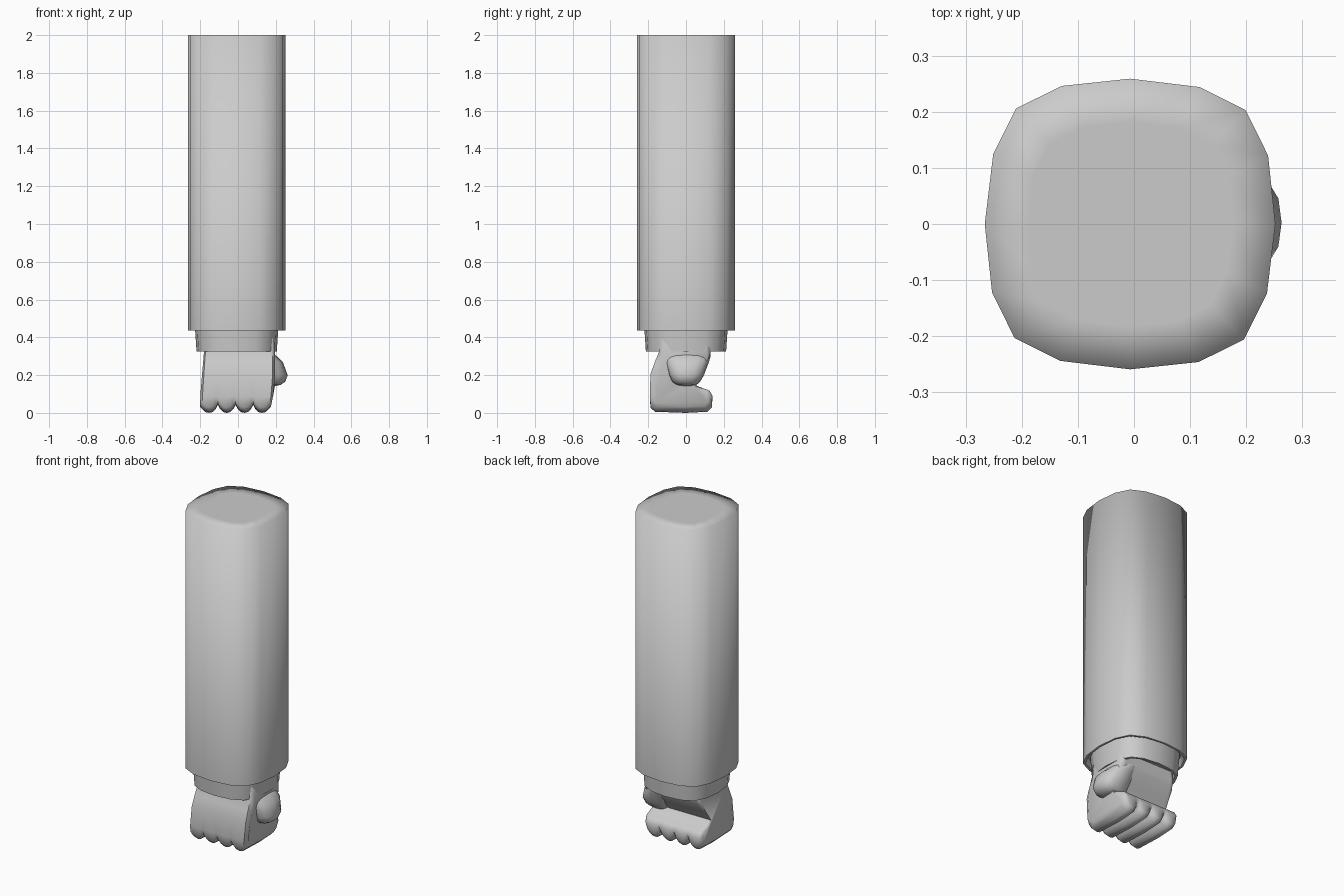
import bpy, bmesh, math

if "Cube" in bpy.data.objects:
    bpy.data.objects.remove(bpy.data.objects["Cube"])

def loft(name, rings, sharp=42, soft_above=9):
    """Skin a stack of equal-sized closed rings, capped at both ends."""
    bm = bmesh.new()
    vr = [[bm.verts.new(p) for p in r] for r in rings]
    n = len(vr[0])
    for a, b in zip(vr, vr[1:]):
        for i in range(n):
            j = (i + 1) % n
            bm.faces.new((a[i], a[j], b[j], b[i]))
    bm.faces.new(vr[0][::-1])
    bm.faces.new(vr[-1])
    bmesh.ops.recalc_face_normals(bm, faces=bm.faces)
    for f in bm.faces:
        f.smooth = True
    for e in bm.edges:
        low = min(v.co.z for v in e.verts) < soft_above
        e.smooth = not (low and e.calc_face_angle(0) > math.radians(sharp))
    me = bpy.data.meshes.new(name)
    bm.to_mesh(me)
    bm.free()
    ob = bpy.data.objects.new(name, me)
    bpy.context.collection.objects.link(ob)
    return ob

# Rounded-square section with 16 sides, from one quadrant turned four times
quad = [(0.259, 0), (0.246, 0.122), (0.206, 0.203), (0.124, 0.244)]
section = []
for k in range(4):
    c, s = [(1, 0), (0, 1), (-1, 0), (0, -1)][k]
    section += [(x * c - y * s, x * s + y * c) for x, y in quad]

def ring(scale, z):
    return [(x * scale - 0.007, y * scale, z) for x, y in section]

# Sleeve: recessed hem below, flat softly shaded cap on top
loft("sleeve", [ring(0.9, 0.47), ring(0.95, 0.435), ring(1, 0.435),
                ring(1, 2.0), ring(0.7, 2.0)], soft_above=1.9)

# Cuff: hollow band around the wrist
loft("cuff", [ring(0.76, 0.37), ring(0.77, 0.325), ring(0.82, 0.325), ring(0.86, 0.48)])

# Fist: side profile (y, z, groove weight) swept across the four knuckles
profile = [(-0.135, 0.40, 0), (-0.14, 0.33, 0), (-0.165, 0.27, 0), (-0.188, 0.205, 0),
           (-0.192, 0.085, 0), (-0.188, 0.028, 1), (-0.165, 0.006, 1), (0, 0, 1),
           (0.115, 0.006, 1), (0.138, 0.03, 0.8), (0.14, 0.09, 0), (0.125, 0.118, 0),
           (0.06, 0.142, 0), (0.04, 0.165, 0), (0.075, 0.22, 0), (0.12, 0.285, 0),
           (0.13, 0.32, 0), (0.12, 0.40, 0)]

def fist_ring(x, groove, shrink=0.0):
    pts = []
    for y, z, w in profile:
        px = x
        if x < 0:
            px *= 1 - 0.09 * max(0, z - 0.08) / 0.25
        else:
            px += x / 0.175 * 0.022 * min(1, z / 0.15)
        z2 = z + 0.042 * w * groove
        y2 = y - (0.02 * w * groove if y > 0.1 else 0)
        pts.append((px, y2 * (1 - shrink), z2 + (0.13 - z2) * shrink))
    return pts

fist = [fist_ring(-0.2, 0.35, 0.14)]
width = 0.0935
for f in range(4):
    x0 = -0.2 + f * width
    for t, g in ((0.0, 1), (0.12, 0.5), (0.3, 0.1), (0.5, 0), (0.7, 0.1), (0.88, 0.5)):
        if f == 0 and t == 0:
            continue
        fist.append(fist_ring(x0 + t * width, g))
fist.append(fist_ring(0.174, 0.35, 0.14))
loft("fist", fist, sharp=62)

# Thumb: stacked rounded sections (z, x min, x max, y min, y max)
levels = [(0.40, 0.00, 0.155, -0.12, 0.12), (0.33, 0.02, 0.165, -0.125, 0.128),
          (0.30, 0.05, 0.205, -0.12, 0.13), (0.27, 0.06, 0.237, -0.11, 0.122),
          (0.20, 0.08, 0.263, -0.09, 0.095), (0.165, 0.09, 0.25, -0.075, 0.075),
          (0.148, 0.10, 0.225, -0.05, 0.055), (0.143, 0.12, 0.20, -0.02, 0.03)]
thumb = []
for z, xa, xb, ya, yb in levels:
    r = []
    for i in range(16):
        a = math.tau * i / 16
        c, s = math.cos(a), math.sin(a)
        cx = math.copysign(abs(c) ** 0.8, c)
        sy = math.copysign(abs(s) ** 0.8, s)
        r.append(((xa + xb) / 2 + cx * (xb - xa) / 2, (ya + yb) / 2 + sy * (yb - ya) / 2, z))
    thumb.append(r)
loft("thumb", thumb, sharp=75)
